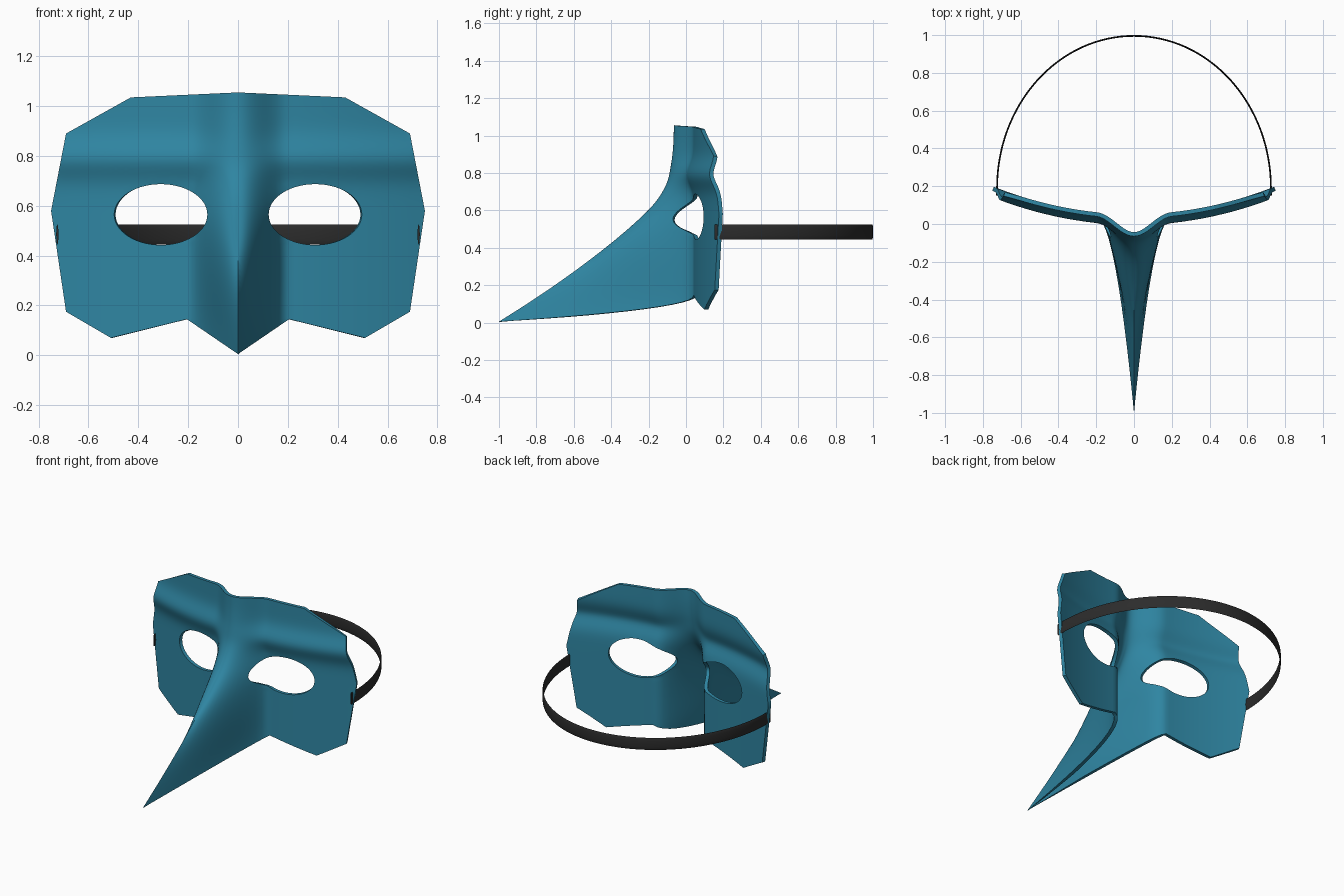
import bpy, bmesh, math
from mathutils import Vector
from mathutils.geometry import delaunay_2d_cdt

if "Cube" in bpy.data.objects:
    bpy.data.objects.remove(bpy.data.objects["Cube"])

TOP = [(0, 1.055), (.43, 1.035), (.69, .89)]
BOTTOM = [(0, .005), (.205, .145), (.51, .07), (.69, .175)]
# depth of the nose ridge, evenly spaced from the tip to the top edge
RIDGE = [-1, -.835, -.68, -.535, -.40, -.275, -.17, -.105, -.08, -.068, -.065]
EYE_X, EYE_Z, EYE_RX, EYE_RZ = .31, .565, .187, .122


def material(name, color):
    m = bpy.data.materials.new(name)
    m.diffuse_color = (*color, 1)
    m.use_nodes = True
    m.node_tree.nodes["Principled BSDF"].inputs["Base Color"].default_value = m.diffuse_color
    return m


def linear(pts, x):
    for (x0, y0), (x1, y1) in zip(pts, pts[1:]):
        if x <= x1:
            return y0 + (y1 - y0) * (x - x0) / (x1 - x0)
    return pts[-1][1]


def ridge(t):
    """Smooth curve through the ridge depths."""
    f = min(max(t, 0), 1) * (len(RIDGE) - 1)
    i = min(int(f), len(RIDGE) - 2)
    k = f - i
    p1, p2 = RIDGE[i], RIDGE[i + 1]
    p0 = RIDGE[i - 1] if i else 2 * p1 - p2
    p3 = RIDGE[i + 2] if i + 2 < len(RIDGE) else p2
    return p1 + .5 * k * (p2 - p0 + k * (2 * p0 - 5 * p1 + 4 * p2 - p3
                                         + k * (3 * (p1 - p2) + p3 - p0)))


def depth(x, z):
    """Front surface: curved face with a brow, blended into the long nose."""
    lo, hi = linear(BOTTOM, x), linear(TOP, x)
    t = min(max((z - lo) / (hi - lo), 0), 1)
    u = min(x / .2, 1)
    s = min(t / .5, 1)
    s = s * s * (3 - 2 * s)
    g = (1 - s) * (1 - u) ** 2 + s * (1 + math.cos(math.pi * u)) / 2
    face = .03 + .26 * x * x - .035 * math.exp(-((z - .79) / .075) ** 2)
    return face * (1 - g) + ridge(t) * g


def eye_radius(x, z):
    return math.hypot((x - EYE_X) / EYE_RX, (z - EYE_Z) / EYE_RZ)


def finish(obj, mat, angle):
    obj.data.materials.append(mat)
    bpy.ops.object.select_all(action='DESELECT')
    obj.select_set(True)
    bpy.context.view_layer.objects.active = obj
    for mod in list(obj.modifiers):
        bpy.ops.object.modifier_apply(modifier=mod.name)
    bpy.ops.object.shade_smooth_by_angle(angle=math.radians(angle))


def build_mask(mat):
    cols = [.205 * (i / 14) ** 1.3 for i in range(15)]
    for a, b, n in ((.205, .43, 10), (.43, .51, 4), (.51, .69, 8)):
        cols += [a + (b - a) * i / n for i in range(1, n + 1)]
    rows = [i / 46 for i in range(1, 46)]

    def at(x, t):
        lo = linear(BOTTOM, x)
        return (x, lo + t * (linear(TOP, x) - lo))

    # outline of one half
    loop = [at(x, 0) for x in cols]
    loop += [(.69 + .06 * i / 16, .175 + .405 * i / 16) for i in range(1, 17)]
    loop += [(.75 - .06 * i / 14, .58 + .31 * i / 14) for i in range(1, 14)]
    loop += [at(x, 1) for x in reversed(cols)]
    loop += [at(0, t) for t in reversed(rows)]
    # eye opening
    hole = [(EYE_X + EYE_RX * math.cos(a), EYE_Z + EYE_RZ * math.sin(a))
            for a in (math.tau * i / 56 for i in range(56))]
    n, h = len(loop), len(hole)
    edges = [(i, (i + 1) % n) for i in range(n)]
    edges += [(n + i, n + (i + 1) % h) for i in range(h)]
    inner = [at(x, t) for x in cols[1:] for t in rows]
    inner = [p for p in inner if eye_radius(*p) > 1.09]
    pts = [Vector(p) for p in loop + hole + inner]
    verts, _, faces, *_ = delaunay_2d_cdt(pts, edges, [], 1, 1e-5)

    def keep(f):
        c = sum((verts[i] for i in f), Vector((0, 0))) / len(f)
        return eye_radius(*c) > 1

    mesh = bpy.data.meshes.new("mask")
    mesh.from_pydata([(v.x, depth(v.x, v.y), v.y) for v in verts], [],
                     [f for f in faces if keep(f)])
    bm = bmesh.new()
    bm.from_mesh(mesh)
    bmesh.ops.delete(bm, geom=[v for v in bm.verts if not v.link_faces], context='VERTS')
    bm.to_mesh(mesh)
    bm.free()
    obj = bpy.data.objects.new("mask", mesh)
    bpy.context.collection.objects.link(obj)

    # shell is thinner towards the nose tip
    group = obj.vertex_groups.new(name="thickness")
    for v in mesh.vertices:
        group.add([v.index], min(max((v.co.y + 1) / .5, .1), 1), 'REPLACE')
    mirror = obj.modifiers.new("mirror", 'MIRROR')
    mirror.use_clip = True
    shell = obj.modifiers.new("shell", 'SOLIDIFY')
    shell.thickness = .022
    shell.offset = -1
    shell.vertex_group = group.name
    finish(obj, mat, 40)


def build_strap(mat):
    # flat rounded band swept along half an ellipse behind the mask
    path = [(.725, .152)]
    path += [(.725 * math.cos(a), .19 + .806 * math.sin(a))
             for a in (math.pi * i / 64 for i in range(65))]
    path.append((-.725, .152))
    section = [(.0045 * math.cos(a), .04 * math.sin(a))
               for a in (math.tau * i / 12 for i in range(12))]
    bm = bmesh.new()
    rings = []
    for i, (x, y) in enumerate(path):
        a, b = path[max(i - 1, 0)], path[min(i + 1, len(path) - 1)]
        out = Vector((b[1] - a[1], a[0] - b[0])).normalized()
        rings.append([bm.verts.new((x + out.x * r, y + out.y * r, .485 + z))
                      for r, z in section])
    for p, q in zip(rings, rings[1:]):
        for j in range(12):
            k = (j + 1) % 12
            bm.faces.new((p[j], p[k], q[k], q[j]))
    bm.faces.new(rings[0])
    bm.faces.new(rings[-1])
    bmesh.ops.recalc_face_normals(bm, faces=bm.faces)
    mesh = bpy.data.meshes.new("strap")
    bm.to_mesh(mesh)
    bm.free()
    obj = bpy.data.objects.new("strap", mesh)
    bpy.context.collection.objects.link(obj)
    finish(obj, mat, 50)


build_mask(material("teal", (.028, .235, .36)))
build_strap(material("charcoal", (.025, .025, .025)))
